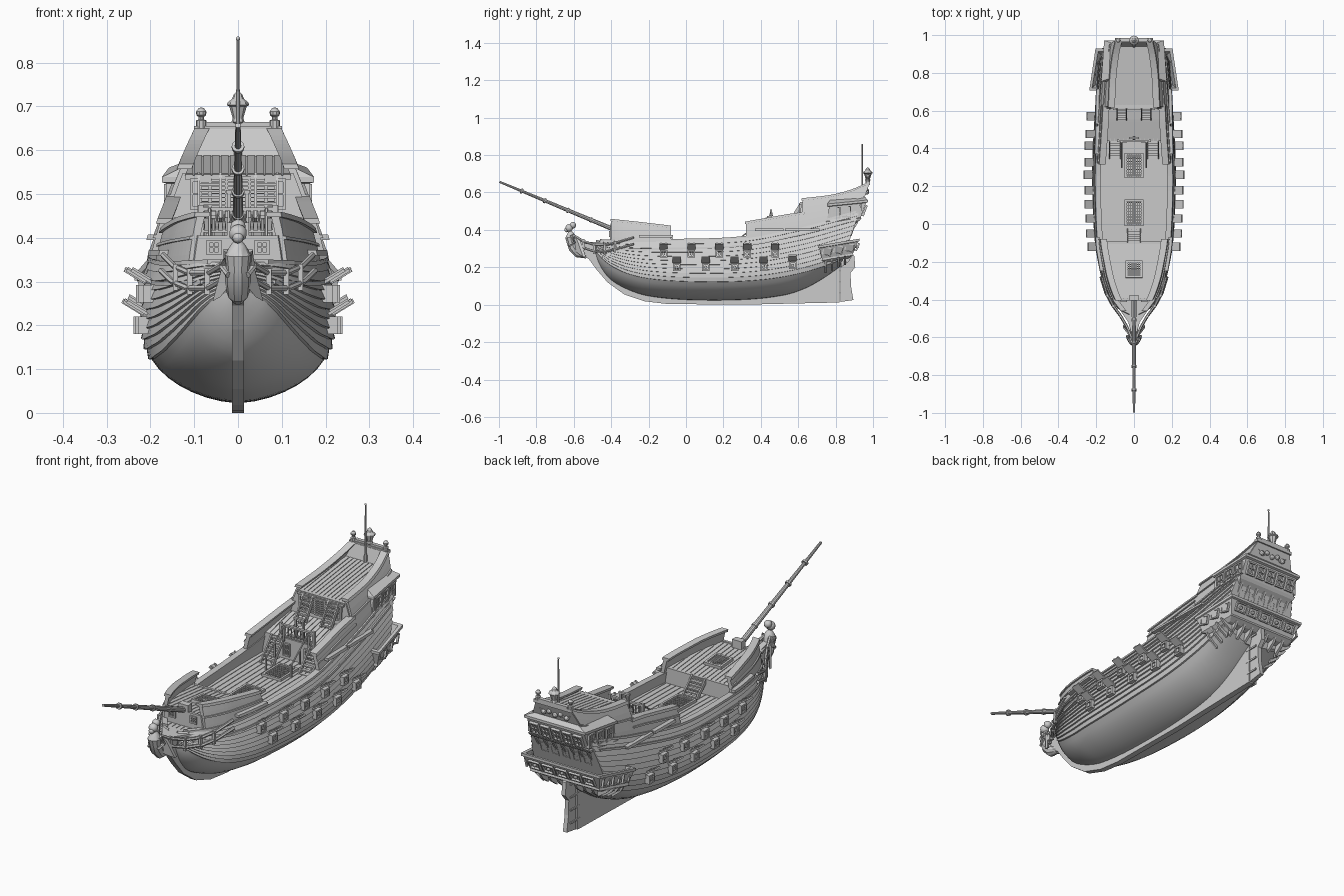
import bpy, bmesh, math
from mathutils import Matrix, Vector

if "Cube" in bpy.data.objects:
    bpy.data.objects.remove(bpy.data.objects["Cube"])

# ---------- helpers ----------
def interp(*p):
    def f(y):
        y = max(p[0][0], min(p[-1][0], y))
        i = max(j for j in range(len(p) - 1) if p[j][0] <= y)
        def m(j):
            a, b = p[max(j - 1, 0)], p[min(j + 1, len(p) - 1)]
            return (b[1] - a[1]) / (b[0] - a[0])
        (xa, va), (xb, vb) = p[i], p[i + 1]
        h = xb - xa; t = (y - xa) / h
        return (va * (2*t**3 - 3*t*t + 1) + vb * (3*t*t - 2*t**3)
                + h * m(i) * (t**3 - 2*t*t + t) + h * m(i + 1) * (t**3 - t*t))
    return f

def done(name, bm, smooth=False):
    bmesh.ops.recalc_face_normals(bm, faces=bm.faces)
    me = bpy.data.meshes.new(name); bm.to_mesh(me); bm.free()
    ob = bpy.data.objects.new(name, me); bpy.context.collection.objects.link(ob)
    if smooth:
        bpy.context.view_layer.objects.active = ob; ob.select_set(True)
        bpy.ops.object.shade_smooth_by_angle(angle=math.radians(30)); ob.select_set(False)
    return ob

def loft(bm, rings, closed=True, cap=True):
    vs = [[bm.verts.new(c) for c in r] for r in rings]
    n = len(vs[0])
    for a, b in zip(vs, vs[1:]):
        for i in range(n if closed else n - 1):
            bm.faces.new((a[i], a[(i+1) % n], b[(i+1) % n], b[i]))
    if cap and closed:
        bm.faces.new(vs[0]); bm.faces.new(vs[-1])

def at(x, y, z, rx=0, ry=0, rz=0):
    return (Matrix.Translation((x, y, z)) @ Matrix.Rotation(rz, 4, 'Z')
            @ Matrix.Rotation(ry, 4, 'Y') @ Matrix.Rotation(rx, 4, 'X'))

def box(bm, size, M):
    bmesh.ops.create_cube(bm, size=1, matrix=M @ Matrix.Diagonal((*size, 1)))

def window(bm, M, w, h, d=.012, b=.007, mullion=True):
    for s in (-1, 1):
        box(bm, (b, d, h), M @ at(s*(w-b)/2, 0, 0))
        box(bm, (w, d, b), M @ at(0, 0, s*(h-b)/2))
    if mullion:
        box(bm, (b*.5, d*.7, h), M); box(bm, (w, d*.7, b*.5), M)

def tube(bm, pts, n=8):      # pts: (x, y, z, radius)
    rings = []
    for i, p in enumerate(pts):
        a, b = Vector(pts[max(i-1, 0)][:3]), Vector(pts[min(i+1, len(pts)-1)][:3])
        q = (b - a).to_track_quat('Z', 'Y')
        rings.append([Vector(p[:3]) + q @ Vector((p[3]*math.cos(k*math.tau/n), p[3]*math.sin(k*math.tau/n), 0)) for k in range(n)])
    loft(bm, rings)

def lathe(bm, x, y, z, prof, n=10):
    tube(bm, [(x, y, z + h, r) for h, r in prof], n)

def ball(bm, r, M):
    bmesh.ops.create_icosphere(bm, subdivisions=2, radius=r, matrix=M)

def plate(name, pts, t):     # y-z outline extruded across x
    bm = bmesh.new()
    loft(bm, [[(x, y, z) for y, z in pts] for x in (-t, t)])
    return done(name, bm)

# ---------- hull shape ----------
beam = interp((-.48, .02), (-.455, .07), (-.4, .115), (-.3, .16), (-.2, .184), (-.1, .2), (.1, .212), (.3, .215), (.6, .2), (.82, .183))
keel_z = interp((-.48, .25), (-.45, .19), (-.4, .13), (-.3, .075), (-.2, .045), (0, .025), (.3, .025), (.5, .045), (.65, .085), (.75, .14), (.82, .2))
wide_z = interp((-.48, .3), (-.3, .22), (0, .19), (.4, .2), (.82, .27))
sheer = interp((-.48, .345), (-.3, .34), (-.08, .345), (.3, .36), (.6, .42), (.82, .5))
fore_top = interp((-.41, .452), (-.25, .435), (-.08, .415))
quarter_top = interp((.31, .435), (.45, .46), (.62, .49))
poop_top = interp((.59, .56), (.7, .58), (.77, .61), (.82, .65))

def hw(y, z):
    b, w, k = beam(y), wide_z(y), keel_z(y)
    if z >= w: return b - .65*(z - w)**2
    return b * max(0, 1 - min(1, (w - z)/(w - k))**2.2)**.6

def P(y, z, off=0, s=1):
    return (s*max(0, hw(y, z) + off), y + max(0, min(1, (y - .55)/.27))*(z - .2)*.35, z)

def span(a, b, n): return [a + (b - a)*i/n for i in range(n + 1)]

def section(y):              # smooth bottom, overlapping planks above
    k, w, top = keel_z(y), wide_z(y), sheer(y)
    pts = [(w - (w - k)*(1 - .6*t**1.6), 0) for t in span(0, 1, 7)]
    z0 = pts[-1][0]
    for i in range(10):
        pts += [(z0 + (top - z0)*i/10 + .001, .007), (z0 + (top - z0)*(i + 1)/10, 0)]
    return pts

bm = bmesh.new(); rings = []
for t in span(0, 1, 44):
    y = -.48 + 1.3*t**1.35; sec = section(y)
    rings.append([P(y, z, o, -1) for z, o in sec[::-1]] + [P(y, z, o) for z, o in sec[1:]])
loft(bm, rings, closed=False)
done("planked_hull", bm, True)

def band(name, y0, y1, lo, hi, out, inn, n=16, rows=4):
    bm = bmesh.new()
    for s in (-1, 1):
        rings = []
        for y in span(y0, y1, n):
            zs = span(lo(y), hi(y), rows)
            rings.append([P(y, z, out, s) for z in zs] + [P(y, z, -inn, s) for z in zs[::-1]])
        loft(bm, rings)
    return done(name, bm)

def rail(name, y0, y1, f, dz=0, h=.012, out=.01, inn=.024):
    band(name, y0, y1, lambda y: f(y) + dz, lambda y: f(y) + dz + h, out, inn, rows=1)

# bulwarks and rails
band("waist_inner_planking", -.44, .6, lambda y: .28, sheer, -.001, .02)
rail("sheer_rail", -.46, .81, sheer, -.004, .01, .009, .02)
rail("lower_wale", -.45, .8, lambda y: sheer(y) - .05, 0, .01, .01, 0)
for nm, a, b, f in (("forecastle", -.4, -.08, fore_top), ("quarterdeck", .32, .61, quarter_top), ("poop", .6, .82, poop_top)):
    band(nm + "_bulwark", a, b, lambda y: sheer(y) - .01, f, .002, .016)
    rail(nm + "_cap_rail", a - .004, b, f, -.004)
    rail(nm + "_moulding", a, b, lambda y: (f(y) + sheer(y))/2, 0, .007, .008, 0)
for nm, a, b, z in (("fore_channel", -.25, -.07, .36), ("main_channel", .37, .52, .395), ("mizzen_channel", .53, .68, .395)):
    rail(nm, a, b, lambda y: z, 0, .012, .022, 0)

# decks of separate planks
def deck(name, y0, y1, z0, z1, planks=15, inset=.014):
    bm = bmesh.new(); ys = span(y0, y1, 12)
    Z = lambda y: z0 + (z1 - z0)*(y - y0)/(y1 - y0)
    W = lambda y: max(.005, hw(y, Z(y)) - inset)
    Y = lambda y: P(y, Z(y))[1]
    loft(bm, [[(s*W(y), Y(y), Z(y) - d) for s, d in ((-1, .003), (1, .003), (1, .012), (-1, .012))] for y in ys])
    wm = max(W(y) for y in ys); st = 2*wm/planks
    for i in range(planks):
        a, b = -wm + i*st + .0015, -wm + (i+1)*st - .0015
        rings = []
        for y in ys:
            l, r = max(a, -W(y)), min(b, W(y))
            if r - l > .002:
                rings.append([(l, Y(y), Z(y)), (r, Y(y), Z(y)), (r, Y(y), Z(y)-.008), (l, Y(y), Z(y)-.008)])
        if len(rings) > 1: loft(bm, rings)
    done(name, bm)
deck("beak_deck", -.475, -.39, .335, .335, 9)
deck("forecastle_deck", -.4, -.1, .4, .37)
deck("waist_deck", -.12, .46, .3, .31)
deck("quarterdeck", .44, .61, .405, .45)
deck("poop_deck", .59, .818, .545, .59, 12)

# cross walls and transom
def wall(name, y, z0, z1, t=.012, inset=.008):
    bm = bmesh.new(); zs = span(z0, z1, 12)
    loft(bm, [[P(q, z, -inset) for z in zs] + [P(q, z, -inset, -1) for z in zs[::-1]] for q in (y, y + t)])
    done(name, bm)
wall("forecastle_front_wall", -.405, .32, .405)
wall("forecastle_back_wall", -.105, .28, .372)
wall("quarterdeck_front_wall", .44, .28, .405)
wall("poop_front_wall", .595, .43, .548)
wall("transom", .81, .202, .648, .014, 0)
bm = bmesh.new()
for x in (-.055, .055):
    window(bm, at(x, -.406, .378), .034, .034)
    window(bm, at(x, .437, .355), .035, .06)
for x in (-.085, .085): window(bm, at(x, .61, .5), .05, .07)
window(bm, at(0, .61, .5), .06, .08)
for i in range(9): box(bm, (.18, .008, .003), at(0, .609, .465 + i*.009))
done("wall_ports_and_doors", bm)

# keel, stem and rudder
plate("keel_and_stem", [(.82, .012), (.3, 0), (-.1, .004), (-.22, .018), (-.33, .055), (-.42, .12), (-.48, .19), (-.52, .245), (-.57, .275),
      (-.605, .32), (-.6, .35), (-.53, .335), (-.46, .335), (-.44, .22), (-.35, .13), (-.1, .06), (.5, .06), (.7, .14), (.82, .27)], .014)
plate("rudder", [(.825, .015), (.895, .025), (.882, .1), (.88, .17), (.905, .2), (.9, .26), (.86, .29), (.825, .27)], .01)
bm = bmesh.new()
for z in (.06, .12, .18, .24): box(bm, (.03, .07, .008), at(0, .835, z))
done("rudder_hinges", bm)

# stern galleries; levels are (z, front half width, aft half width, y front, y aft)
def gallery(name, levels, tilt):
    bm = bmesh.new()
    loft(bm, [[(-f, a, z + tilt*(a-.82)), (f, a, z + tilt*(a-.82)), (r, b, z + tilt*(b-.82)), (-r, b, z + tilt*(b-.82))] for z, f, r, a, b in levels])
    done(name, bm)
gallery("lower_gallery", [(.24, .19, .165, .75, .87), (.252, .215, .18, .725, .895), (.262, .212, .178, .727, .893), (.32, .23, .198, .713, .92),
        (.322, .237, .204, .706, .928), (.335, .237, .204, .706, .928), (.335, .222, .19, .72, .912), (.275, .205, .17, .735, .89)], .17)
gallery("upper_gallery", [(.415, .14, .13, .79, .89), (.44, .168, .155, .752, .93), (.452, .172, .16, .748, .938), (.455, .165, .153, .754, .934),
        (.53, .165, .148, .765, .962), (.533, .174, .158, .755, .972), (.545, .174, .158, .755, .972), (.565, .13, .11, .77, .955)], .1)
bm = bmesh.new()
for i in range(-2, 3):
    window(bm, at(i*.056, .955, .503, -.36), .045, .062)
    window(bm, at(i*.056, .888, .395, -.33), .04, .055)
    window(bm, at(i*.07, .917, .308, -.42), .058, .045, .01, .006, False)
    ball(bm, .009, at(i*.07, .915, .308))
for s in (-1, 1):
    for i in range(3):
        window(bm, at(s*(.163 - i*.005), .8 + i*.058, .492 + i*.006, 0, 0, math.pi/2), .05, .062)
        window(bm, at(s*(.219 - i*.01), .755 + i*.06, .285 + i*.01, 0, s*.25, math.pi/2), .05, .045, .01, .006, False)
done("gallery_windows", bm)
bm = bmesh.new()
for i in range(-3, 4):
    for (ya, za), (yb, zb) in (((.83, .2), (.885, .255)), ((.875, .37), (.92, .44))):
        loft(bm, [[(i*.045 + d, ya, za), (i*.045 + d, yb - .015, zb - .025), (i*.045 + d, yb, zb), (i*.045 + d, ya, zb)] for d in (-.006, .006)])
for s in (-1, 1):
    for i in range(4):
        y = .745 + i*.035
        loft(bm, [[(s*.14, d, .17 + i*.014), (s*.185, d, .205 + i*.012), (s*.205, d, .24 + i*.007), (s*.14, d, .25)] for d in (y - .005, y + .005)])
done("gallery_knees", bm)

# transom ornament, finials, lantern, flagpole
bm = bmesh.new()
box(bm, (.2, .022, .014), at(0, .974, .648))
for x, w in ((-.045, .06), (.045, .06), (0, .04)): box(bm, (w, .018, .014), at(x, .976, .657))
for i in range(-2, 3): ball(bm, .012, at(i*.03, .967, .6 + .01*(i % 2)))
for s in (-1, 1): tube(bm, [(s*.02, .967, .615, .006), (s*.05, .962, .595, .005), (s*.08, .968, .615, .003)], 6)
done("transom_ornament", bm)
bm = bmesh.new()
for s in (-1, 1): lathe(bm, s*.084, .972, .65, [(0, .012), (.018, .012), (.02, .006), (.026, .006), (.03, .011), (.038, .012), (.046, .006), (.048, .001)])
done("corner_finials", bm, True)
bm = bmesh.new()
lathe(bm, 0, .972, .645, [(0, .006), (.015, .008), (.02, .015), (.028, .012), (.055, .02), (.058, .026), (.064, .024), (.072, .014), (.082, .01), (.09, .002)], 8)
done("stern_lantern", bm)
bm = bmesh.new()
lathe(bm, 0, .942, .585, [(0, .009), (.03, .008), (.04, .005), (.268, .003)], 8); ball(bm, .005, at(0, .942, .855))
done("flagpole", bm, True)

# bowsprit
bm = bmesh.new()
sp = lambda t, r: (0, -.38 - .617*t, .4 + .257*t, r)
tube(bm, [sp(0, .013), sp(.5, .01), sp(1, .006)], 10)
for t in (.2, .4, .6, .8): tube(bm, [sp(t, .0145), sp(t + .015, .0145)], 10)
box(bm, (.05, .03, .05), at(0, -.39, .41))
done("bowsprit", bm, True)

# head rails and timbers
bm = bmesh.new()
for s in (-1, 1):
    for dz, k in ((0, 1), (.035, .97)):
        tube(bm, [(s*x*k, y, z + dz, .007) for x, y, z in ((.015, -.6, .335), (.035, -.55, .305), (.07, -.49, .285), (.115, -.43, .285), (.15, -.365, .3), (.176, -.28, .325))], 6)
    for x, y, z in ((.035, -.55, .3), (.07, -.49, .28), (.11, -.435, .28), (.143, -.38, .29)):
        box(bm, (.012, .012, .06), at(s*x, y, z + .02))
loft(bm, [[(-w, y, .325), (w, y, .325), (w, y, .335), (-w, y, .335)] for y, w in ((-.59, .012), (-.52, .03), (-.44, .085))])
done("head_rails", bm, True)

# figurehead
bm = bmesh.new()
tube(bm, [(0, -.53, .26, .014), (0, -.575, .275, .026), (0, -.6, .305, .03), (0, -.612, .335, .027), (0, -.617, .36, .03), (0, -.617, .382, .018), (0, -.62, .392, .01)], 10)
ball(bm, .021, at(0, -.625, .41)); ball(bm, .018, at(0, -.605, .425)); ball(bm, .013, at(0, -.638, .4))
for s in (-1, 1):
    tube(bm, [(s*.024, -.612, .37, .011), (s*.035, -.595, .335, .009), (s*.022, -.625, .315, .007)], 6)
    loft(bm, [[(s*.015, y, .37), (s*.035, y + .02, .34), (s*.058, y + .05, .255), (s*.04, y + .04, .265), (s*.02, y, .29)] for y in (-.6, -.585)])
done("figurehead", bm, True)

# gun ports with open lids
bm = bmesh.new()
ports = [(-.12 + .149*i, .272) for i in range(5)] + [(-.05 + .155*i, .2 + (.01 if i == 4 else 0)) for i in range(5)]
for y, z in ports:
    for s in (-1, 1):
        x = hw(y, z)
        window(bm, at(s*(x + .006), y, z, 0, 0, math.pi/2), .04, .04, .034, .008, False)
        tube(bm, [(s*(x - .01), y, z, .009), (s*(x + .022), y, z, .009)], 8)
        box(bm, (.055, .044, .007), at(s*(x + .026), y, z + .04, 0, -s*.55))
        for d in (-.013, .013): box(bm, (.05, .006, .005), at(s*(x + .026), y + d, z + .046, 0, -s*.55))
done("gun_ports", bm)

# stairs
def stairs(bm, x, w, y0, z0, y1, z1, n=7):
    for i in range(n):
        t = (i + .5)/n
        box(bm, (w, abs(y1 - y0)/n*1.2, .006), at(x, y0 + (y1-y0)*t, z0 + (z1-z0)*t))
    L = math.hypot(y1 - y0, z1 - z0)
    for s in (-1, 1): box(bm, (.006, L, .018), at(x + s*w/2, (y0+y1)/2, (z0+z1)/2, math.atan2(z1-z0, y1-y0)))
bm = bmesh.new()
for s in (-1, 1):
    stairs(bm, s*.1, .06, .35, .3, .44, .405)
    stairs(bm, s*.065, .05, .555, .44, .62, .545)
stairs(bm, 0, .07, -.03, .3, -.1, .37, 6)
done("stairs", bm)

# quarterdeck railing and bell
bm = bmesh.new()
box(bm, (.18, .012, .008), at(0, .44, .465)); box(bm, (.18, .012, .006), at(0, .44, .415))
for i in range(11): lathe(bm, -.08 + i*.016, .44, .415, [(0, .003), (.012, .005), (.025, .0025), (.048, .004)], 6)
for s in (-1, 1):
    box(bm, (.012, .014, .08), at(s*.085, .44, .435)); box(bm, (.008, .008, .1), at(s*.02, .455, .455))
    tube(bm, [(s*.065, .3, .365, .004), (s*.065, .43, .465, .004)], 6)
    for t in (0, .5, 1): box(bm, (.007, .007, .07), at(s*.065, .3 + .13*t, .33 + .1*t))
box(bm, (.055, .012, .008), at(0, .455, .505))
lathe(bm, 0, .455, .475, [(0, .011), (.01, .008), (.022, .006), (.028, .002)])
done("quarterdeck_railing", bm)

# deck gratings
bm = bmesh.new()
for y, z, w, h in ((.06, .306, .1, .14), (.31, .309, .1, .13), (-.24, .388, .09, .09)):
    M = at(0, y, z, -.1 if y < -.1 else .017)
    window(bm, M @ at(0, 0, 0, math.pi/2), w, h, .02, .01, False)
    for i in range(1, 9):
        box(bm, (.004, h, .008), M @ at(-w/2 + w*i/9, 0, .003)); box(bm, (w, .004, .007), M @ at(0, -h/2 + h*i/9, .003))
done("deck_gratings", bm)
